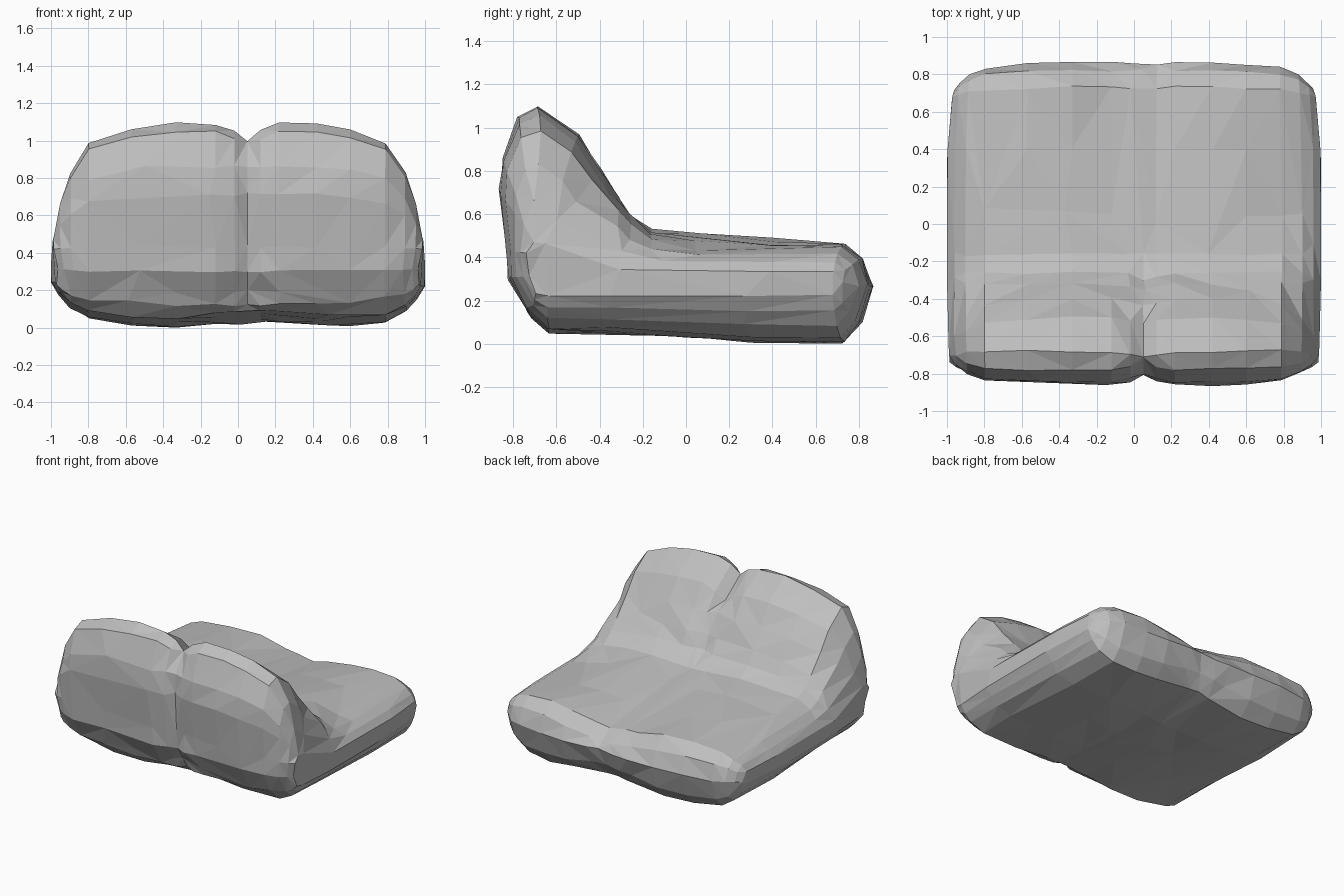
import bpy
import bmesh
import math
import random
from mathutils import Vector
from mathutils.geometry import intersect_point_line

random.seed(4)

cube = bpy.data.objects.get("Cube")
if cube:
    bpy.data.objects.remove(cube, do_unlink=True)

# Side outline of the cushion (y, z): backrest, seat, underside, back of the backrest
PROFILE = [(-.78, 1.07), (-.68, 1.11), (-.5, .98), (-.4, .83), (-.32, .7),
           (-.26, .61), (-.16, .555), (.05, .53), (.4, .51), (.73, .49),
           (.82, .42), (.86, .29), (.81, .1), (.73, .01), (.3, .015),
           (0, .04), (-.35, .06), (-.64, .06), (-.72, .14), (-.75, .2),
           (-.82, .32), (-.83, .45), (-.86, .73), (-.85, .88)]

# Stations across the width, and how far each has rounded off towards the side
STATIONS = [-1, -.96, -.9, -.8, -.57, -.33, -.12, -.02, .05, .12, .22,
            .42, .6, .79, .9, .96, 1]
ROUNDING = [(0, 0), (.4, 0), (.58, .05), (.8, .17), (.9, .42), (.96, .7), (1, 1)]

# L-shaped core that the side faces shrink onto
CORE = [Vector((-.68, .43)), Vector((-.66, .3)), Vector((.65, .3))]


def rounding(x):
    x = abs(x)
    for (x0, b0), (x1, b1) in zip(ROUNDING, ROUNDING[1:]):
        if x <= x1:
            return b0 + (b1 - b0) * (x - x0) / (x1 - x0)
    return 1


def rim_point(p):
    """Pull an outline point in to a thin band around the core."""
    nearest = []
    for a, b in zip(CORE, CORE[1:]):
        t = intersect_point_line(p, a, b)[1]
        nearest.append(a.lerp(b, min(max(t, 0), 1)))
    base = min(nearest, key=lambda q: (p - q).length)
    offset = p - base
    return base + offset.normalized() * min(offset.length, .06)


def bell(x, centre, width):
    return math.exp(-((x - centre) / width) ** 2)


def section_point(x, y, z):
    """Outline point at station x, with centre crease, seat sag and arched underside."""
    p = Vector((y, z))
    p = p.lerp(rim_point(p), rounding(x))
    crease, sag = bell(x, .05, .08), bell(x, .1, .35)
    if z > .9:
        p.y -= .09 * crease
    if y < -.7 and z > .12:
        p.x += .045 * crease
    elif z > .58:
        p.x -= .035 * crease
    elif z > .35:
        # Seat: sags in the middle, more so at the rear, and dips on its left
        p.y -= (.035 + .06 * max(0, y)) * sag
        p.y -= .05 * bell(x, .75, .2) * bell(y, .1, .35)
    elif z < .2:
        p.y += (.02 + .07 * y * y) * sag + .03 * max(0, -x - .3)
    if abs(x) < .95:
        p += Vector((random.uniform(-1, 1), random.uniform(-1, 1))) * .008
    # Rounded corners in plan, less so along the backrest
    inset = .02 if y < 0 and z > .4 else .055
    return Vector((x * (1 - inset * (p.x / .8) ** 4 * rounding(x)), p.x, p.y))


# Loft the sections and close both sides
bm = bmesh.new()
rings = [[bm.verts.new(section_point(x, y, z)) for y, z in PROFILE] for x in STATIONS]
count = len(PROFILE)
for ring, following in zip(rings, rings[1:]):
    for i in range(count):
        j = (i + 1) % count
        bm.faces.new((ring[i], ring[j], following[j], following[i]))
bm.faces.new(rings[0])
bm.faces.new(rings[-1])
bmesh.ops.recalc_face_normals(bm, faces=bm.faces)
floor = min(v.co.z for v in bm.verts)
bmesh.ops.translate(bm, verts=bm.verts, vec=(0, 0, -floor))

mesh = bpy.data.meshes.new("lounge_cushion")
bm.to_mesh(mesh)
bm.free()
cushion = bpy.data.objects.new("lounge_cushion", mesh)
bpy.context.collection.objects.link(cushion)

# Irregular flat facets
cushion.modifiers.new("triangles", 'TRIANGULATE')
facets = cushion.modifiers.new("facets", 'DECIMATE')
facets.ratio = .75

# Plain grey fabric
fabric = bpy.data.materials.new("grey_fabric")
fabric.use_nodes = True
grey = (.52, .52, .52, 1)
fabric.diffuse_color = grey
fabric.node_tree.nodes["Principled BSDF"].inputs["Base Color"].default_value = grey
mesh.materials.append(fabric)
